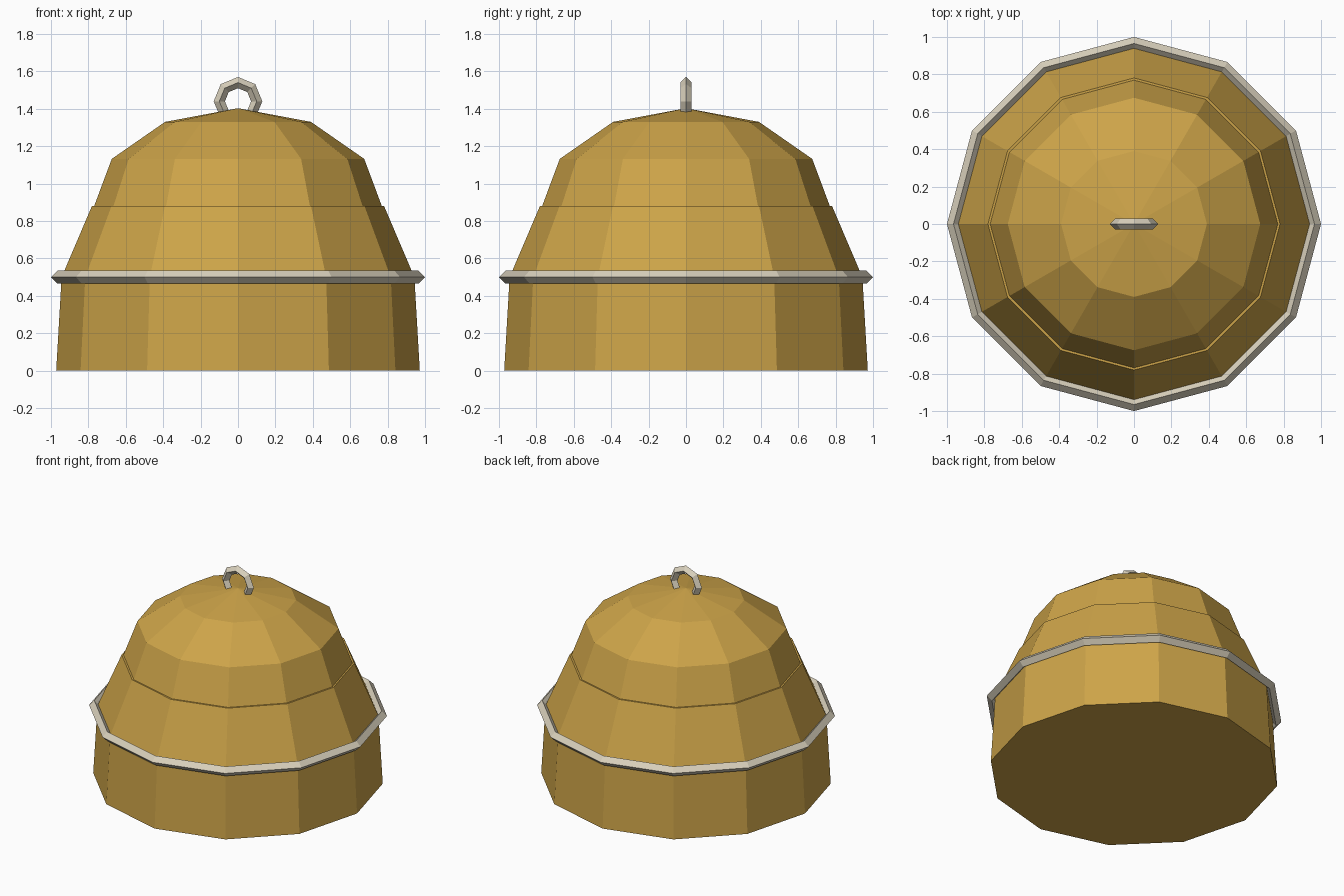
import bpy, bmesh, math
from mathutils import Matrix

if "Cube" in bpy.data.objects:
    bpy.data.objects.remove(bpy.data.objects["Cube"])


def material(name, rgb):
    m = bpy.data.materials.new(name)
    m.diffuse_color = (*rgb, 1)
    m.use_nodes = True
    m.node_tree.nodes["Principled BSDF"].inputs["Base Color"].default_value = m.diffuse_color
    return m


brass = material("brass", (0.61, 0.37, 0.066))
silver = material("pale silver", (0.69, 0.63, 0.50))


def lathe(name, profile, sides, mat, closed=False, matrix=None):
    """Revolve (radius, z) points around z; zero radius makes a pole."""
    bm = bmesh.new()
    rings = []
    for r, z in profile:
        if r == 0:
            rings.append([bm.verts.new((0, 0, z))] * sides)
        else:
            rings.append([bm.verts.new((r * math.cos(a), r * math.sin(a), z))
                          for a in (math.tau * i / sides for i in range(sides))])
    pairs = list(zip(rings, rings[1:]))
    if closed:
        pairs.append((rings[-1], rings[0]))
    for lo, hi in pairs:
        for i in range(sides):
            j = (i + 1) % sides
            bm.faces.new(dict.fromkeys((lo[i], lo[j], hi[j], hi[i])))
    if matrix:
        bm.transform(matrix)
    bmesh.ops.recalc_face_normals(bm, faces=bm.faces)
    me = bpy.data.meshes.new(name)
    bm.to_mesh(me)
    bm.free()
    me.materials.append(mat)
    ob = bpy.data.objects.new(name, me)
    bpy.context.collection.objects.link(ob)
    return ob


def diamond(major, minor, z=0):
    return [(major + minor, z), (major, z + minor), (major - minor, z), (major, z - minor)]


# Twelve-sided dome with a small step, closed underneath
lathe("dome_body", [(0, 0), (0.972, 0), (0.943, 0.5), (0.781, 0.88), (0.769, 0.88),
                    (0.675, 1.132), (0.39, 1.33), (0, 1.403)], 12, brass)
# Rim band around the waist
lathe("rim_band", diamond(0.965, 0.035, 0.5), 12, silver, True)
# Upright hanging ring on top
lathe("top_ring", diamond(0.1, 0.03), 8, silver, True,
      Matrix.Translation((0, 0, 1.44)) @ Matrix.Rotation(math.pi / 2, 4, 'X'))
